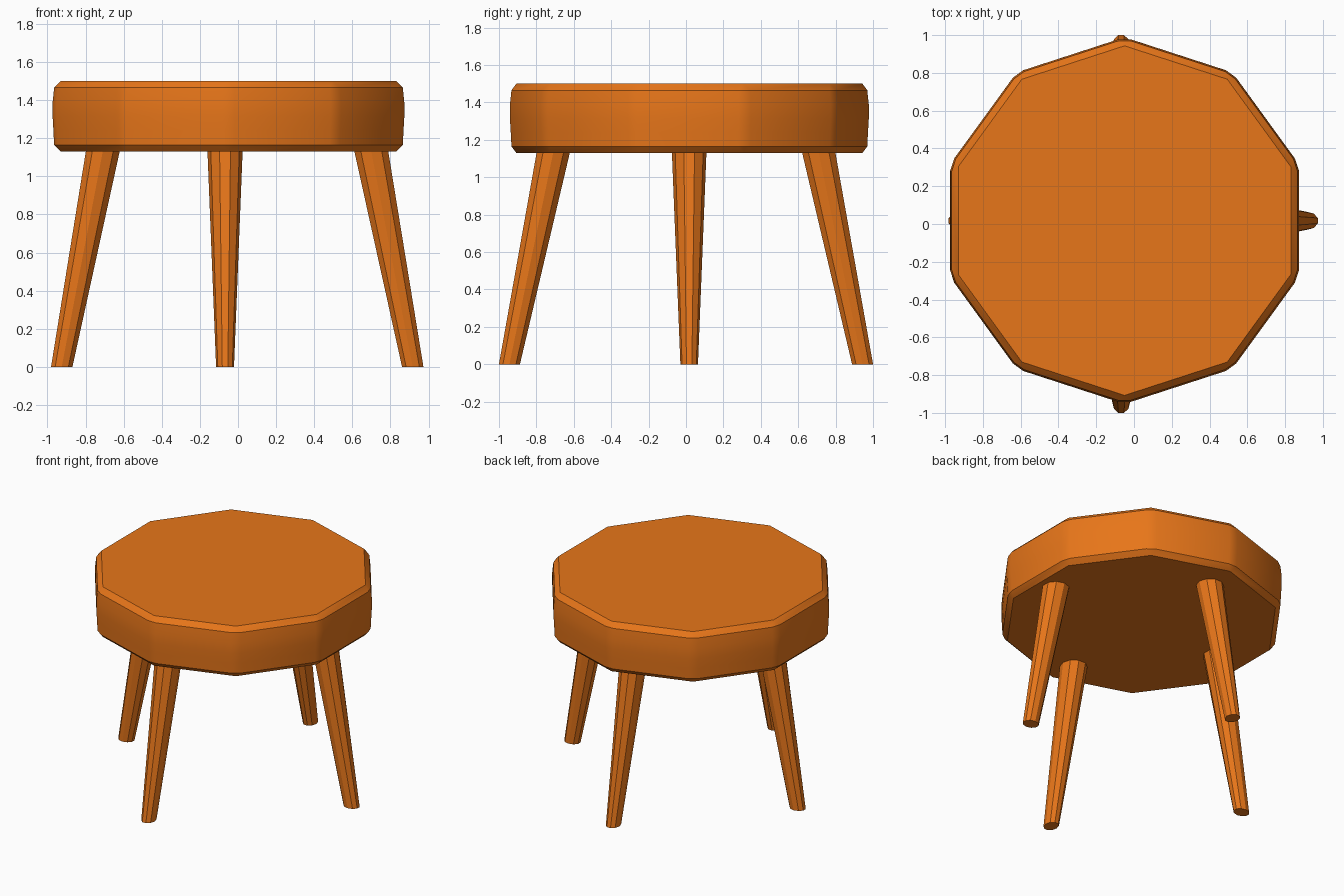
import bpy, bmesh
from math import sin, cos, pi, radians

if "Cube" in bpy.data.objects:
    bpy.data.objects.remove(bpy.data.objects["Cube"])

orange = bpy.data.materials.new("orange_wood")
orange.diffuse_color = (0.8, 0.18, 0.01, 1)
orange.use_nodes = True
orange.node_tree.nodes["Principled BSDF"].inputs["Base Color"].default_value = orange.diffuse_color
SIDES = 10


def ring(bm, cx, cy, z, rx, ry, offset=0):
    angles = [pi / SIDES + 2 * pi * i / SIDES + offset for i in range(SIDES)]
    return [bm.verts.new((cx + rx * cos(a), cy + ry * sin(a), z)) for a in angles]


def prism(bm, low, high):
    bm.faces.new(low[::-1])
    bm.faces.new(high)
    for i in range(SIDES):
        j = (i + 1) % SIDES
        bm.faces.new((low[i], low[j], high[j], high[i]))


def finish(name, bm):
    bmesh.ops.recalc_face_normals(bm, faces=bm.faces[:])
    mesh = bpy.data.meshes.new(name)
    bm.to_mesh(mesh)
    bm.free()
    mesh.materials.append(orange)
    obj = bpy.data.objects.new(name, mesh)
    bpy.context.collection.objects.link(obj)
    bpy.ops.object.select_all(action='DESELECT')
    obj.select_set(True)
    bpy.context.view_layer.objects.active = obj
    bpy.ops.object.shade_smooth_by_angle(angle=radians(30))


# Seat: chamfered ten-sided slab with slightly bulging sides
SX, SY, Z0, Z1 = -0.05, 0.018, 1.13, 1.5
bm = bmesh.new()
prism(bm, ring(bm, SX, SY, Z0, 0.962, 0.962), ring(bm, SX, SY, Z1, 0.962, 0.962))
bmesh.ops.bevel(bm, geom=bm.edges[:], offset=0.035, offset_type='OFFSET',
                segments=1, affect='EDGES', profile=0.5)
for z, scale in ((1.24, 1.004), (1.315, 1.006), (1.39, 1.004)):
    cut = bmesh.ops.bisect_plane(bm, geom=bm.verts[:] + bm.edges[:] + bm.faces[:],
                                 plane_co=(0, 0, z), plane_no=(0, 0, 1))
    for v in cut["geom_cut"]:
        if isinstance(v, bmesh.types.BMVert):
            v.co.x = SX + (v.co.x - SX) * scale
            v.co.y = SY + (v.co.y - SY) * scale
finish("seat", bm)


# Legs: tapered and splayed outward, ending just inside the seat
def leg(name, foot, top, along_y):
    bm = bmesh.new()
    rings = []
    for z, (x, y), radial, across in ((0, foot, 0.059, 0.047), (1.15, top, 0.094, 0.093)):
        rx, ry = (across, radial) if along_y else (radial, across)
        rings.append(ring(bm, x, y, z, rx, ry, pi / 2 if along_y else 0))
    prism(bm, *rings)
    finish(name, bm)


LX, LY = -0.068, 0.017
leg("left_leg", (-0.925, LY), (-0.706, LY), False)
leg("right_leg", (0.917, LY), (0.696, LY), False)
leg("front_leg", (LX, -0.944), (LX, -0.706), True)
leg("back_leg", (LX, 0.944), (LX, 0.706), True)
